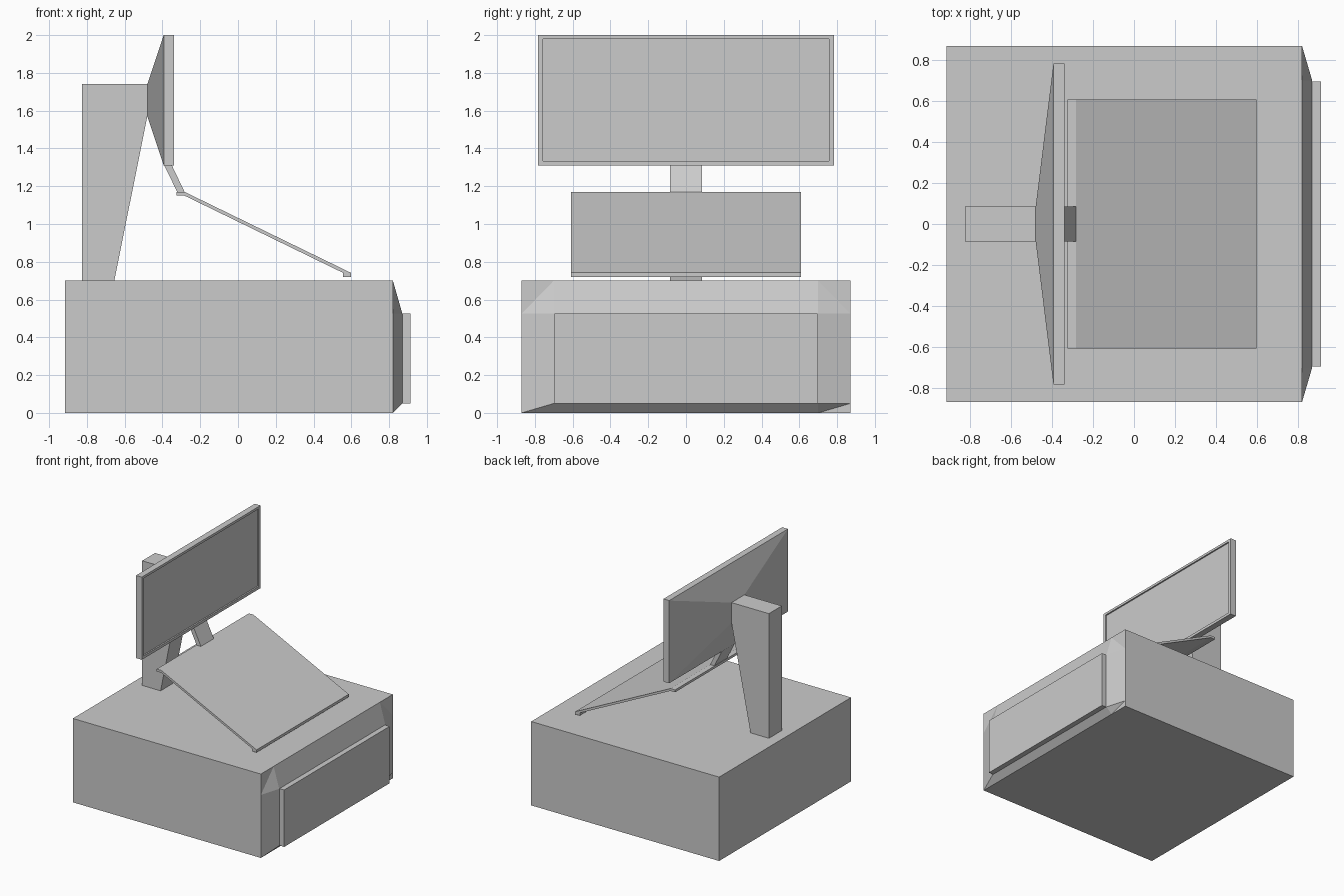
import bpy, bmesh

if "Cube" in bpy.data.objects:
    bpy.data.objects.remove(bpy.data.objects["Cube"])


def finish(name, bm):
    bmesh.ops.recalc_face_normals(bm, faces=bm.faces[:])
    mesh = bpy.data.meshes.new(name)
    bm.to_mesh(mesh)
    bm.free()
    obj = bpy.data.objects.new(name, mesh)
    bpy.context.collection.objects.link(obj)
    return obj


def extrude_profile(name, points, half_width):
    """Closed x-z profile extruded symmetrically along y."""
    bm = bmesh.new()
    face = bm.faces.new([bm.verts.new((x, -half_width, z)) for x, z in points])
    new = bmesh.ops.extrude_face_region(bm, geom=[face])["geom"]
    verts = [g for g in new if isinstance(g, bmesh.types.BMVert)]
    bmesh.ops.translate(bm, verts=verts, vec=(0, 2 * half_width, 0))
    return finish(name, bm)


def ring(bm, x, half_y, z0, z1):
    return [bm.verts.new((x, y, z)) for y, z in
            ((-half_y, z0), (half_y, z0), (half_y, z1), (-half_y, z1))]


def loft(name, sections):
    """Rectangles (x, half_y, z0, z1) skinned along x and capped."""
    bm = bmesh.new()
    rings = [ring(bm, *s) for s in sections]
    for a, b in zip(rings, rings[1:]):
        for i in range(4):
            j = (i + 1) % 4
            bm.faces.new((a[i], a[j], b[j], b[i]))
    bm.faces.new(rings[0])
    bm.faces.new(rings[-1])
    return finish(name, bm)


# Base cabinet: box whose front is a 3x3 grid with the middle pushed out
bm = bmesh.new()
ys, zs = (-.87, -.7, .7, .87), (0, .05, .525, .7)
g = [[bm.verts.new((.87 if i in (1, 2) and j in (1, 2) else .82, y, z))
      for j, z in enumerate(zs)] for i, y in enumerate(ys)]
for i in range(3):
    for j in range(3):
        a, b, c, d = g[i][j], g[i + 1][j], g[i + 1][j + 1], g[i][j + 1]
        if (i, j) in ((0, 0), (2, 2)):
            # corner cells fold along a diagonal
            if j == 0:
                tris = ((a, b, c), (a, c, d))
            else:
                tris = ((a, b, d), (b, c, d))
        elif (i, j) == (2, 0):
            tris = ((a, b, c), (a, c, d))
        elif (i, j) == (0, 2):
            tris = ((a, b, c), (a, c, d))
        else:
            tris = ((a, b, c, d),)
        for t in tris:
            bm.faces.new(t)
back = ring(bm, -.915, .87, 0, .7)
bm.faces.new(back)
bm.faces.new([g[i][0] for i in range(4)] + [back[1], back[0]])
bm.faces.new([g[3][j] for j in range(4)] + [back[2], back[1]])
bm.faces.new([g[i][3] for i in (3, 2, 1, 0)] + [back[3], back[2]])
bm.faces.new([g[0][j] for j in (3, 2, 1, 0)] + [back[0], back[3]])
finish("base_cabinet", bm)

# Raised panel on the cabinet front
loft("front_panel", [(.865, .695, .05, .525), (.913, .695, .05, .525)])

# Upright post behind the monitor
extrude_profile("monitor_post", [(-.825, .7), (-.655, .7), (-.48, 1.57),
                                 (-.48, 1.74), (-.825, 1.74)], .085)

# Monitor: tapered back, slab, narrow bezel and recessed screen
loft("monitor", [(-.48, .085, 1.57, 1.74), (-.393, .783, 1.31, 2.0),
                 (-.34, .783, 1.31, 2.0), (-.34, .758, 1.333, 1.98),
                 (-.352, .758, 1.333, 1.98)])

# Arm from the monitor down to the tray
extrude_profile("tray_arm", [(-.39, 1.31), (-.35, 1.31), (-.283, 1.17),
                             (-.283, 1.15), (-.322, 1.15), (-.322, 1.17)], .085)

# Sloping tray with a small lip at each end
extrude_profile("sloping_tray", [(-.325, 1.17), (-.283, 1.17), (.597, .742),
                                 (.597, .72), (.555, .72), (.555, .742),
                                 (-.283, 1.15), (-.325, 1.15)], .608)
